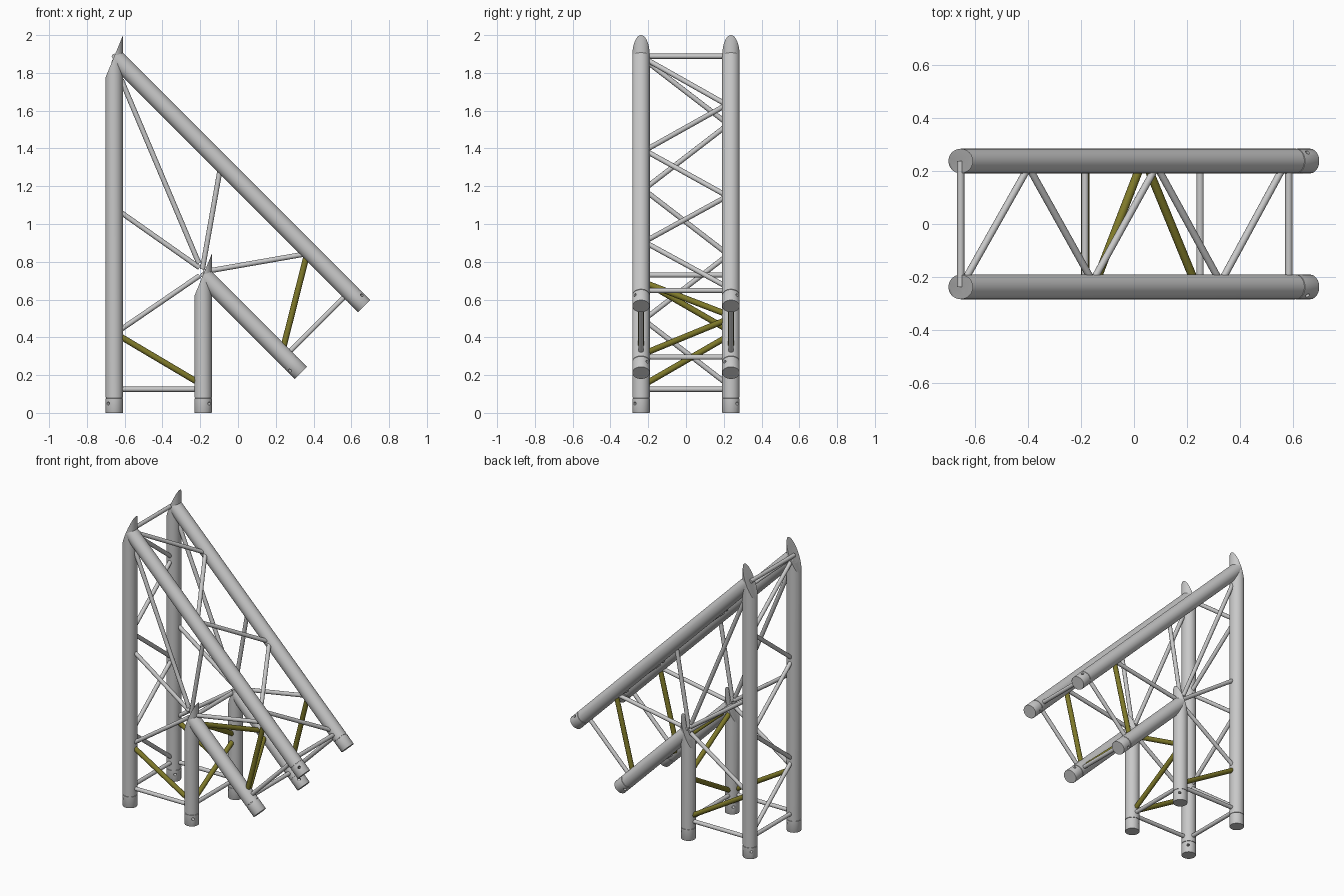
import bpy, bmesh, math
from mathutils import Vector

if "Cube" in bpy.data.objects:
    bpy.data.objects.remove(bpy.data.objects["Cube"])

R, Y = 0.0465, 0.238          # chord radius and half spacing
THIN, THICK = 0.0135, 0.016   # brace radii


def material(name, rgb):
    m = bpy.data.materials.new(name)
    m.diffuse_color = (*rgb, 1)
    m.use_nodes = True
    m.node_tree.nodes["Principled BSDF"].inputs["Base Color"].default_value = m.diffuse_color
    return m


GREY = material("aluminium grey", (0.58, 0.58, 0.58))
OLIVE = material("olive yellow", (0.21, 0.19, 0.022))


def finish(obj):
    bpy.ops.object.select_all(action='DESELECT')
    obj.select_set(True)
    bpy.context.view_layer.objects.active = obj
    bpy.ops.object.shade_smooth_by_angle(angle=math.radians(35))


def tube(name, p, q, rings, mat, sides=16, cut=None):
    """Capped tube; rings = (distance from p, radius); cut = normal of the end plane at q."""
    p, q = Vector(p), Vector(q)
    d = (q - p).normalized()
    u = d.orthogonal().normalized()
    v = d.cross(u)
    bm = bmesh.new()
    loops = []
    for i, (t, r) in enumerate(rings):
        loop = []
        for k in range(sides):
            a = 2 * math.pi * k / sides
            co = p + d * t + (u * math.cos(a) + v * math.sin(a)) * r
            if cut is not None and i == len(rings) - 1:
                co += d * ((q - co).dot(cut) / d.dot(cut))
            loop.append(bm.verts.new(co))
        loops.append(loop)
    for a, b in zip(loops, loops[1:]):
        for k in range(sides):
            n = (k + 1) % sides
            bm.faces.new((a[k], a[n], b[n], b[k]))
    bm.faces.new(loops[0])
    bm.faces.new(loops[-1])
    bmesh.ops.recalc_face_normals(bm, faces=bm.faces)
    me = bpy.data.meshes.new(name)
    bm.to_mesh(me)
    bm.free()
    me.materials.append(mat)
    obj = bpy.data.objects.new(name, me)
    bpy.context.collection.objects.link(obj)
    return obj


def chord(name, end, apex, cut, out):
    """Main tube with a grooved end collar, a pin hole and a mitred top."""
    end, apex = Vector(end), Vector(apex)
    d = (apex - end).normalized()
    length = (apex - end).length
    g = R - 0.003
    rings = [(0, R - 0.001), (0.002, R), (0.077, R), (0.0775, g),
             (0.0805, g), (0.081, R), (length, R)]
    obj = tube(name, end, apex, rings, GREY, 40, cut)
    # pin hole drilled diagonally through the collar
    c = end + d * 0.05
    drill = tube("pin_hole_cutter", c - out * 0.08, c + out * 0.08,
                 [(0, 0.009), (0.16, 0.009)], GREY, 12)
    drill.hide_render = True
    mod = obj.modifiers.new("pin hole", 'BOOLEAN')
    mod.operation, mod.object, mod.solver = 'DIFFERENCE', drill, 'EXACT'
    bpy.context.view_layer.objects.active = obj
    bpy.ops.object.modifier_apply(modifier=mod.name)
    bpy.data.objects.remove(drill)
    finish(obj)


def brace(name, p, q, mat=GREY, extend=0.02):
    p, q = Vector(p), Vector(q)
    d = (q - p).normalized() * extend
    p, q = p - d, q + d
    r = THICK if mat == OLIVE else THIN
    finish(tube(name, p, q, [(0, r), ((q - p).length, r)], mat))


# chords: an upright and a 45 degree slope meeting at a mitre
OX, OZ, IX, IZ = -0.655, 1.888, -0.185, 0.73
SLOPE_O, SLOPE_I = OX + OZ, IX + IZ
a = math.radians(67.5)
mitre = Vector((math.sin(a), 0, -math.cos(a)))
FRAMES = [("outer", OX, OZ, 0.668, -1), ("inner", IX, IZ, 0.333, 1)]

# side bracing (x, z) pairs, same on front and back
SIDE = [
    ("base_rail", (-0.62, 0.125), (-0.22, 0.125), GREY),
    ("lower_brace", (-0.615, 0.40), (-0.23, 0.172), OLIVE),
    ("fan_brace", (-0.615, 0.445), (-0.22, 0.715), GREY),
    ("fan_brace", (-0.615, 1.058), (-0.22, 0.78), GREY),
    ("fan_brace", (-0.61, 1.745), (-0.215, 0.81), GREY),
    ("fan_brace", (-0.10, 1.26), (-0.185, 0.78), GREY),
    ("fan_brace", (0.35, 0.84), (-0.165, 0.75), GREY),
    ("slope_brace", (0.355, 0.80), (0.245, 0.365), OLIVE),
    ("slope_end_rail", (0.565, 0.615), (0.28, 0.33), GREY),
]

for s, side in ((-1, "front"), (1, "back")):
    for frame, x, z, ex, sx in FRAMES:
        y = s * Y
        chord(f"{side}_{frame}_upright", (x, y, 0), (x, y, z), mitre,
              Vector((sx, s, 0)).normalized())
        n = Vector((-sx, 0, -sx)).normalized()
        chord(f"{side}_{frame}_slope", (ex, y, x + z - ex), (x, y, z), mitre,
              (n + Vector((0, s, 0))).normalized())
    for name, p, q, mat in SIDE:
        brace(f"{side}_{name}", (p[0], s * Y, p[1]), (q[0], s * Y, q[1]), mat)

# straight cross rails between front and back
for x, z in [(OX, OZ), (OX, 0.125), (IX, 0.125), (IX, IZ),
             (0.585, SLOPE_O - 0.585), (0.25, SLOPE_I - 0.25)]:
    brace("cross_rail", (x, -Y, z), (x, Y, z), GREY, 0)


# zigzag cross bracing, starting at the front chord
E = 0.195


def zigzag(name, spans, place, mat):
    for i, (t0, t1) in enumerate(spans):
        s = -1 if i % 2 == 0 else 1
        (x0, z0), (x1, z1) = place(t0), place(t1)
        brace(name, (x0, s * E, z0), (x1, -s * E, z1), mat)


zigzag("outer_upright_lacing", [(1.85 - 0.345 * i, 1.55 - 0.345 * i) for i in range(5)],
       lambda z: (OX, z), GREY)
zigzag("outer_slope_lacing", [(-0.63 + 0.243 * i, -0.41 + 0.241 * i) for i in range(5)],
       lambda x: (x, SLOPE_O - x), GREY)
zigzag("inner_upright_lacing", [(0.68, 0.455), (0.39, 0.165)],
       lambda z: (IX, z), OLIVE)
zigzag("inner_slope_lacing", [(-0.135, 0.015), (0.06, 0.22)],
       lambda x: (x, SLOPE_I - x), OLIVE)
